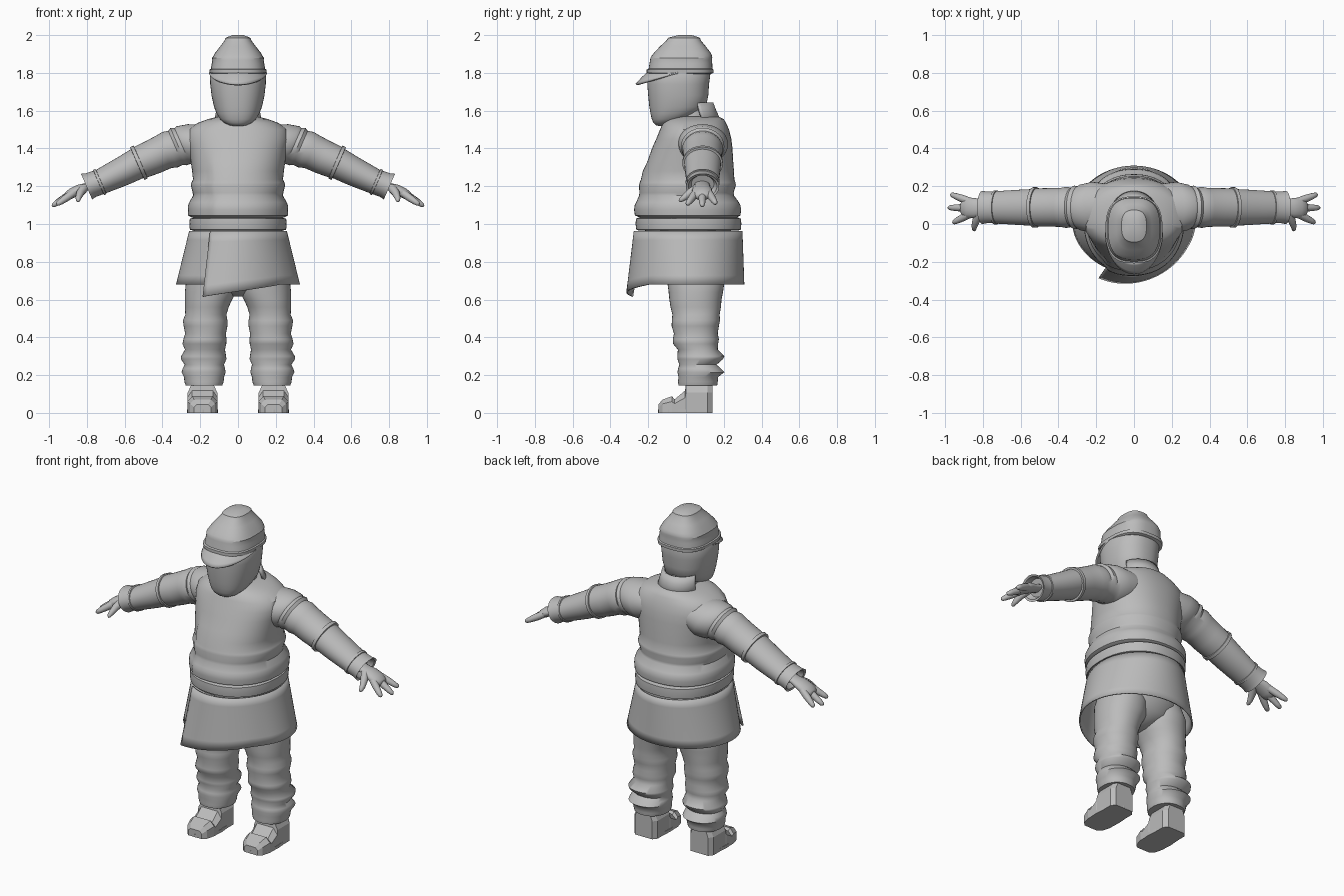
import bpy, bmesh, math
from mathutils import Vector as V

grey = bpy.data.materials.new("plain grey")
grey.diffuse_color = (0.5, 0.5, 0.5, 1)


def finish(name, bm, mirror=False, thick=0, angle=40):
    """Turn a bmesh into a named, shaded object."""
    bmesh.ops.recalc_face_normals(bm, faces=bm.faces)
    me = bpy.data.meshes.new(name)
    bm.to_mesh(me)
    bm.free()
    me.materials.append(grey)
    ob = bpy.data.objects.new(name, me)
    bpy.context.collection.objects.link(ob)
    bpy.ops.object.select_all(action='DESELECT')
    ob.select_set(True)
    bpy.context.view_layer.objects.active = ob
    bpy.ops.object.shade_smooth_by_angle(angle=math.radians(angle))
    if thick:
        m = ob.modifiers.new("thickness", 'SOLIDIFY')
        m.thickness = thick
        m.offset = 0
    if mirror:
        ob.modifiers.new("mirror", 'MIRROR')
    return ob


def skin(bm, rows, closed=True, caps=True):
    """Bridge rows of points with quads."""
    vs = [[bm.verts.new(p) for p in r] for r in rows]
    n = len(rows[0])
    for a, b in zip(vs, vs[1:]):
        for i in range(n if closed else n - 1):
            j = (i + 1) % n
            bm.faces.new((a[i], a[j], b[j], b[i]))
    if caps:
        bm.faces.new(vs[0])
        bm.faces.new(vs[-1])


def oval(c, u, v, n=40, power=2.0):
    pts = []
    for i in range(n):
        a = 2 * math.pi * i / n
        co, si = math.cos(a), math.sin(a)
        pts.append(V(c) + V(u) * math.copysign(abs(co) ** (2 / power), co)
                   + V(v) * math.copysign(abs(si) ** (2 / power), si))
    return pts


def stack(rings, n=40, power=2.0, cx=0.0):
    """Level rings given as (z, half width, y front, y back[, x centre])."""
    return [oval((r[4] if len(r) > 4 else cx, (r[2] + r[3]) / 2, r[0]),
                 (r[1], 0, 0), (0, (r[3] - r[2]) / 2, 0), n, power) for r in rings]


def loft(name, rows, **kw):
    bm = bmesh.new()
    skin(bm, rows)
    return finish(name, bm, **kw)


# Jacket body with the folds above the belt and a shallow front overlap
rows = stack([
    (1.035, .245, -.245, .27), (1.045, .264, -.262, .288), (1.075, .266, -.266, .292),
    (1.10, .264, -.263, .288), (1.115, .258, -.255, .280), (1.15, .238, -.240, .255),
    (1.165, .240, -.238, .252), (1.205, .25, -.240, .264), (1.22, .246, -.236, .262),
    (1.235, .238, -.230, .256), (1.28, .243, -.220, .254), (1.33, .25, -.205, .25),
    (1.40, .262, -.180, .246), (1.45, .272, -.158, .24), (1.50, .262, -.138, .228),
    (1.535, .215, -.122, .212), (1.555, .16, -.10, .20), (1.57, .10, -.06, .17)],
    n=64, power=2.2)
for row in rows:
    for p in row:
        if p.y < -.1 and p.x > -.15 and 1.04 < p.z < 1.3:
            p.y -= .014 * max(0, (.25 - p.x) / .4)
loft("jacket_body", rows, angle=35)

# Belt
loft("belt", stack([(.965, .235, -.25, .275), (.97, .255, -.263, .29),
                    (1.0, .258, -.267, .293), (1.028, .255, -.265, .291),
                    (1.034, .235, -.25, .275)], n=64, power=2.2), angle=30)

# Jacket skirt: one sheet wrapped round and overlapping itself at the front
top, low = [], []
N = 90
for i in range(N + 1):
    d = 400 * i / N
    a = math.radians(d - 125)
    out = max(0, 1 - d / 95)
    inner = 1 - .03 * max(0, (d - 320) / 80)
    c, s = math.cos(a) * inner, math.sin(a) * inner
    top.append(V((.255 * c, .015 + .28 * s - .012 * out, .962)))
    low.append(V((.324 * c, .02 + .285 * s - .07 * out, .68 - .065 * max(0, 1 - d / 80))))
bm = bmesh.new()
skin(bm, [[t.lerp(l, k / 6) for t, l in zip(top, low)] for k in range(7)],
     closed=False, caps=False)
finish("jacket_skirt", bm, thick=.008, angle=50)

# Trousers: hips plus two creased legs
loft("trouser_hips", stack([(.615, .03, .0, .09), (.635, .09, -.04, .14),
                            (.67, .19, -.085, .185), (.74, .245, -.12, .215),
                            (.85, .24, -.18, .23), (.975, .235, -.22, .24)]), angle=60)
loft("trouser_leg", stack([
    (.145, .097, -.04, .165, .18), (.165, .104, -.042, .168, .18), (.19, .106, -.04, .17, .18),
    (.215, .117, -.045, .203, .182), (.235, .112, -.042, .185, .181),
    (.255, .104, -.035, .162, .178), (.285, .121, -.045, .196, .182),
    (.30, .119, -.046, .203, .182), (.335, .106, -.043, .168, .175),
    (.365, .116, -.068, .17, .178), (.39, .114, -.07, .174, .175),
    (.42, .108, -.064, .168, .172), (.46, .116, -.076, .174, .172),
    (.49, .118, -.075, .18, .174), (.52, .109, -.072, .178, .170),
    (.56, .116, -.082, .185, .165), (.60, .125, -.088, .188, .156),
    (.64, .136, -.092, .196, .145), (.70, .135, -.10, .205, .14),
    (.80, .11, -.10, .18, .13)], power=2.15), mirror=True, angle=60)

# Boots: faceted sections from toe to heel
rows = []
for y, w, h in ((-.145, .045, .045), (-.125, .066, .07), (-.075, .08, .088),
                (-.06, .08, .072), (-.005, .08, .118), (.0, .078, .16),
                (.115, .078, .16), (.14, .058, .16)):
    rows.append([V((.188 + sx * w, y, z * h)) for sx, z in
                 ((-1, 0), (1, 0), (1, .68), (.68, 1), (-.68, 1), (-1, .68))])
loft("boot", rows, mirror=True, angle=15)
loft("boot_sole", stack([(0, .083, -.147, .141), (.018, .083, -.147, .141)],
                        n=12, power=3, cx=.188), mirror=True, angle=15)


# Sleeves: rings tilted along the arm, with elbow band, cuff and creases
def arm_ring(x, z, r, ry, n=36):
    return oval((x, .088, z), (.40 * r, 0, .917 * r), (0, ry, 0), n)


loft("sleeve", [arm_ring(*r) for r in [
    (.14, 1.435, .10, .125), (.22, 1.422, .116, .135), (.28, 1.415, .112, .122),
    (.295, 1.413, .104, .112), (.315, 1.41, .108, .115), (.33, 1.403, .098, .104),
    (.36, 1.394, .102, .109), (.39, 1.384, .095, .103), (.45, 1.355, .092, .102),
    (.50, 1.334, .089, .101), (.515, 1.328, .088, .10), (.516, 1.328, .095, .107),
    (.533, 1.320, .095, .107), (.534, 1.320, .083, .097), (.60, 1.285, .078, .094),
    (.66, 1.256, .073, .09), (.725, 1.225, .067, .086), (.726, 1.225, .073, .09),
    (.738, 1.22, .073, .09), (.739, 1.22, .067, .084), (.78, 1.206, .068, .084),
    (.802, 1.198, .074, .088), (.798, 1.20, .062, .076), (.77, 1.212, .05, .06)]],
    mirror=True, angle=40)

# Hands: palm, three fingers and a thumb
bm = bmesh.new()


def limb(path, radii, flat=1.0):
    d = (V(path[-1]) - V(path[0])).normalized()
    side = d.cross(V((0, 0, 1))).normalized()
    up = side.cross(d)
    skin(bm, [oval(p, side * r, up * r * flat, 14) for p, r in zip(path, radii)])


limb([(.76, .085, 1.212), (.80, .085, 1.198), (.84, .085, 1.184), (.88, .085, 1.163),
      (.905, .085, 1.148), (.915, .085, 1.142)], [.04, .042, .052, .056, .046, .03], .5)
for (y0, x1, y1, z1) in ((.12, .972, .158, 1.108), (.086, .985, .086, 1.095),
                         (.052, .96, .006, 1.103)):
    a, b = V((.87, y0, 1.166)), V((x1, y1, z1))
    limb([a, a.lerp(b, .4), a.lerp(b, .75), a.lerp(b, .94), b], [.02, .02, .016, .012, .004])
limb([(.815, .06, 1.19), (.835, .02, 1.165), (.845, -.01, 1.14), (.848, -.03, 1.125),
      (.848, -.036, 1.12)], [.024, .021, .016, .011, .004])
finish("hand", bm, mirror=True, angle=70)

# Neck and standing collar at the back
loft("neck", stack([(1.48, .095, -.06, .13), (1.57, .085, -.06, .12), (1.66, .08, -.06, .10)]))
bm = bmesh.new()
rows = []
for z, r, cy in ((1.545, .122, .055), (1.60, .112, .04), (1.64, .105, .032)):
    rows.append([V((r * math.sin(a), cy + r * math.cos(a), z))
                 for a in [math.radians(-75 + 150 * i / 20) for i in range(21)]])
skin(bm, rows, closed=False, caps=False)
finish("collar", bm, thick=.016, angle=35)

# Head: plain smooth face
loft("head", stack([
    (1.519, .02, -.145, -.11), (1.523, .045, -.16, -.08), (1.535, .072, -.172, -.045),
    (1.555, .095, -.181, .005), (1.585, .113, -.188, .065), (1.62, .127, -.194, .105),
    (1.68, .14, -.20, .118), (1.74, .147, -.205, .122), (1.80, .149, -.206, .13),
    (1.83, .13, -.18, .12)], n=48, power=2.3), angle=60)

# Cap crown with band and ridge
loft("cap_crown", stack([
    (1.795, .142, -.195, .135), (1.80, .150, -.208, .145), (1.818, .151, -.208, .146),
    (1.822, .144, -.198, .14), (1.85, .139, -.193, .139), (1.868, .136, -.19, .138),
    (1.88, .137, -.188, .139), (1.89, .130, -.182, .138), (1.905, .122, -.17, .132),
    (1.94, .095, -.138, .105), (1.97, .072, -.105, .08), (1.985, .066, -.095, .074),
    (1.99, .056, -.08, .064), (2.0, .03, -.04, .03)], n=48, power=2.7), angle=28)

# Cap peak: crescent sloping down to the front
bm = bmesh.new()
rows = []
for k in range(5):
    f = k / 4
    rows.append([V(((.142 + .008 * f) * math.sin(a),
                    -.035 - (.165 + .062 * f) * math.cos(a),
                    1.80 - .05 * f * max(0, math.cos(a)) - .012 * math.cos(a) * f * f))
                 for a in [math.radians(-88 + 176 * i / 32) for i in range(33)]])
skin(bm, rows, closed=False, caps=False)
finish("cap_peak", bm, thick=.012, angle=50)
